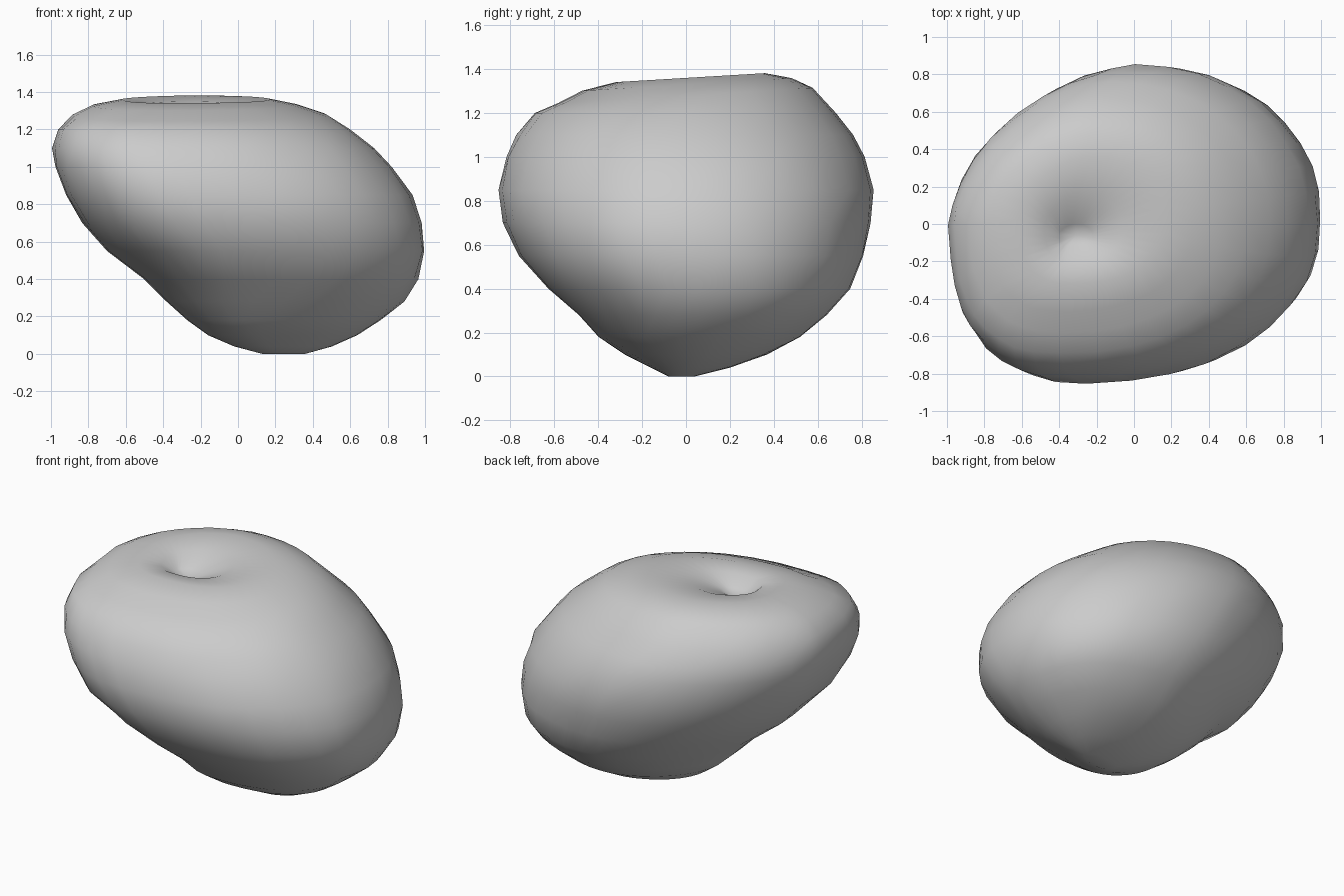
import bpy, bmesh, math, random

cube = bpy.data.objects.get("Cube")
if cube:
    bpy.data.objects.remove(cube, do_unlink=True)

random.seed(4)
SEGMENTS = 36

# Body outline from the base up, over the rim and down into the dimple:
# height, left edge, right edge, front edge, back edge
RINGS = [
    (0.0, .13, .36, -.08, .04),
    (.04, -.02, .5, -.16, .2),
    (.1, -.16, .64, -.28, .37),
    (.18, -.27, .76, -.4, .52),
    (.28, -.38, .89, -.49, .64),
    (.4, -.5, .96, -.63, .75),
    (.55, -.7, 1, -.76, .81),
    (.7, -.83, .98, -.83, .84),
    (.85, -.92, .93, -.85, .85),
    (1.0, -.98, .82, -.82, .81),
    (1.1, -.99, .73, -.77, .76),
    (1.2, -.96, .6, -.69, .68),
    (1.28, -.88, .47, -.58, .58),
    (1.33, -.78, .32, -.47, .48),
    (1.36, -.62, .17, -.32, .36),
    (1.34, -.48, -.06, -.2, .16),
    (1.28, -.4, -.22, -.12, 0),
]


def signed_power(value, exponent):
    return math.copysign(abs(value) ** exponent, value)


def ring_point(ring, angle):
    """Lopsided rounded outline: each quarter has its own fullness."""
    z, left, right, front, back = ring
    c, s = math.cos(angle), math.sin(angle)
    half = (right - left) / 2
    middle_x = (left + right) / 2 - (0.28 * half if s < 0 else 0)
    middle_y = (front + back) / 2
    if s < 0:
        fullness = 2.2 if c > 0 else (2.5 if z > 0.6 else 2.1)
    else:
        fullness = 2.1 if c > 0 else 1.75
    u = signed_power(c, 2 / fullness)
    v = signed_power(s, 2 / fullness)
    x = middle_x + u * ((right - middle_x) if c > 0 else (middle_x - left))
    y = middle_y + v * ((back - middle_y) if s > 0 else (middle_y - front))
    # The back of the rim stands a little higher than the front
    lift = 0.06 * y if z > 1.27 else 0
    return x, y, z + lift


def lumpy(point, amount=0.006):
    x, y, z = point
    scale = 1 + random.uniform(-amount, amount)
    return x * scale, y * scale, z


# Fruit body lofted through the rings
bm = bmesh.new()
loops = []
for ring in RINGS:
    loops.append([bm.verts.new(lumpy(ring_point(ring, math.tau * i / SEGMENTS)))
                  for i in range(SEGMENTS)])
for lower, upper in zip(loops, loops[1:]):
    for i in range(SEGMENTS):
        j = (i + 1) % SEGMENTS
        bm.faces.new((lower[i], lower[j], upper[j], upper[i]))

# Closed base and bottom of the dimple
bm.faces.new(list(reversed(loops[0])))
dimple = bm.verts.new((-0.31, -0.06, 1.24))
for i in range(SEGMENTS):
    bm.faces.new((loops[-1][i], loops[-1][(i + 1) % SEGMENTS], dimple))
bmesh.ops.recalc_face_normals(bm, faces=bm.faces)

mesh = bpy.data.meshes.new("fruit_body")
bm.to_mesh(mesh)
bm.free()
body = bpy.data.objects.new("fruit_body", mesh)
bpy.context.collection.objects.link(body)

# Plain grey skin
skin = bpy.data.materials.new("plain_grey")
skin.use_nodes = True
grey = (0.6, 0.6, 0.6, 1)
skin.diffuse_color = grey
skin.node_tree.nodes["Principled BSDF"].inputs["Base Color"].default_value = grey
mesh.materials.append(skin)
mesh.shade_smooth()
